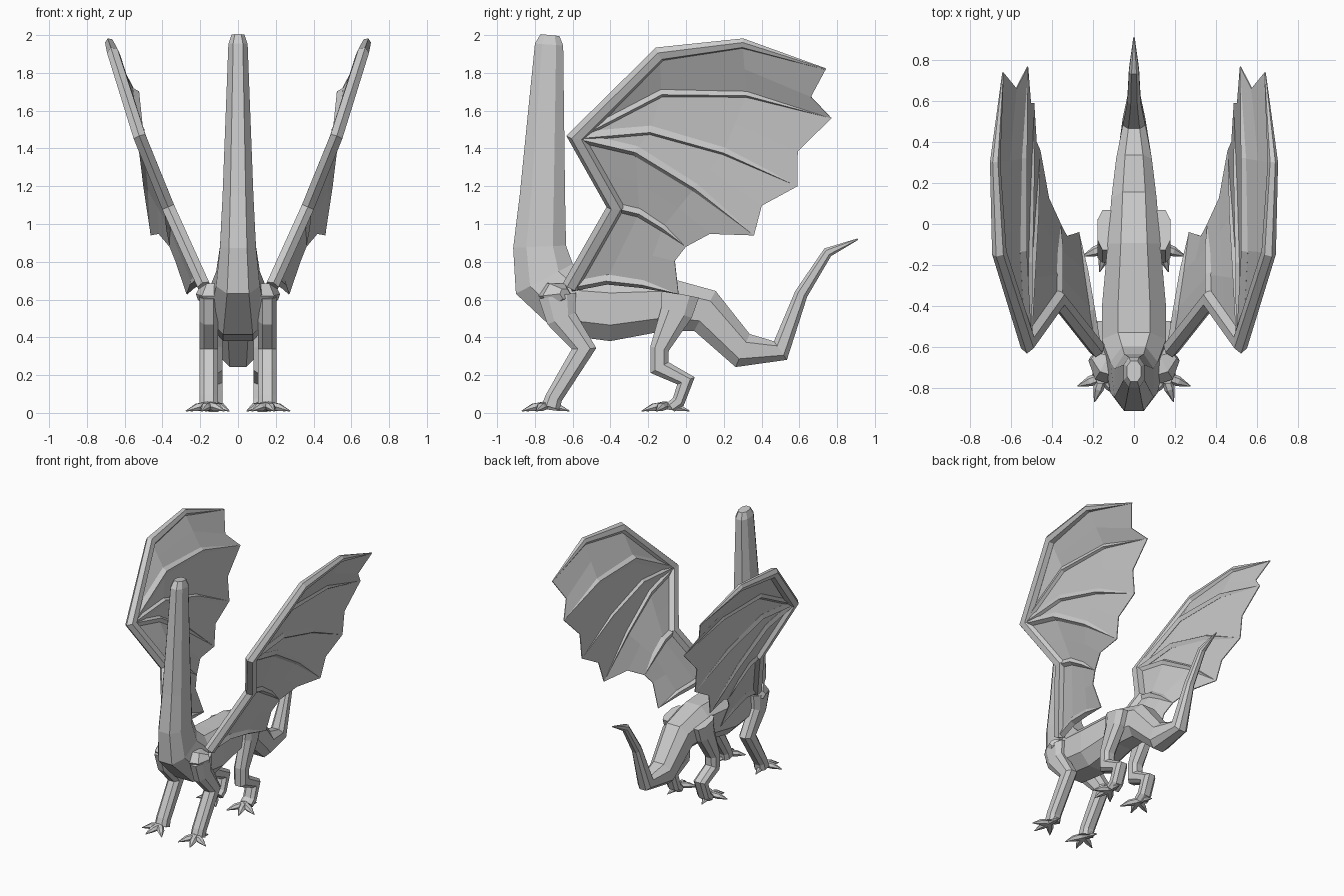
import bpy
import bmesh
from math import sin, cos
from mathutils import Vector

if "Cube" in bpy.data.objects:
    bpy.data.objects.remove(bpy.data.objects["Cube"], do_unlink=True)

shade = (0.6, 0.6, 0.6, 1)
grey = bpy.data.materials.new("stone_grey")
grey.use_nodes = True
grey.diffuse_color = shade
grey.node_tree.nodes["Principled BSDF"].inputs["Base Color"].default_value = shade


def make_object(name, bm):
    bmesh.ops.recalc_face_normals(bm, faces=bm.faces[:])
    mesh = bpy.data.meshes.new(name)
    bm.to_mesh(mesh)
    bm.free()
    mesh.materials.append(grey)
    obj = bpy.data.objects.new(name, mesh)
    bpy.context.collection.objects.link(obj)
    return obj


def skin(name, rings):
    """Join rings of points into a closed flat-faced tube."""
    bm = bmesh.new()
    loops = [[bm.verts.new(point) for point in ring] for ring in rings]
    for lower, upper in zip(loops, loops[1:]):
        for i in range(len(lower)):
            bm.faces.new((lower[i - 1], lower[i], upper[i], upper[i - 1]))
    bm.faces.new(loops[0])
    bm.faces.new(loops[-1])
    return make_object(name, bm)


def directions(points):
    """Mitred travel direction at every point of a path."""
    steps = [(b - a).normalized() for a, b in zip(points, points[1:])]
    return [(a + b).normalized() for a, b in zip(steps[:1] + steps, steps + steps[-1:])]


HALF_OCTAGON = [(1, 0.5), (0.5, 1), (-0.5, 1), (-1, 0.5)]
OCTAGON = HALF_OCTAGON + [(-u, -v) for u, v in HALF_OCTAGON]
HEXAGON = [(1, 0), (0.5, 1), (-0.5, 1), (-1, 0), (-0.5, -1), (0.5, -1)]
DIAMOND = [(1, 0), (0, 1), (-1, 0), (0, -1)]


def loft(name, sections, widths, x=0):
    """Octagonal loft in an upright plane; a section is (y, z, half depth)."""
    centres = [Vector((x, y, z)) for y, z, depth in sections]
    rings = []
    for centre, way, section, width in zip(centres, directions(centres), sections, widths):
        across = Vector((0, -way.z, way.y)) * section[-1]
        rings.append([centre + u * across + Vector((v * width, 0, 0)) for u, v in OCTAGON])
    return skin(name, rings)


def rod(name, points, width, normal, side, outline=HEXAGON, taper=0.9):
    """Rod along a path, thinning towards its end and keeping its width round bends."""
    points = [Vector(p) for p in points]
    rings = []
    for i, (point, way) in enumerate(zip(points, directions(points))):
        size = width * (1 - taper * (i / (len(points) - 1)) ** 4)
        step = points[max(i, 1)] - points[max(i, 1) - 1]
        u = Vector(normal).cross(way).normalized()
        v = way.cross(u) * 0.75
        u /= way.dot(step.normalized())
        ring = [point + size * (a * u + b * v) for a, b in outline]
        rings.append([(side * p.x, p.y, p.z) for p in ring])
    return skin(name, rings)


# Neck, trunk and tail in one loft
neck = [(-0.72, 2, 0.05), (-0.725, 1.95, 0.075), (-0.76, 1.15, 0.12),
        (-0.775, 0.88, 0.14), (-0.75, 0.71, 0.17)]
trunk = [(-0.6, 0.57, 0.17), (-0.4, 0.55, 0.17), (-0.1, 0.575, 0.14),
         (0.1, 0.54, 0.12), (0.3, 0.33, 0.095), (0.5, 0.33, 0.06),
         (0.61, 0.63, 0.035), (0.75, 0.85, 0.027), (0.91, 0.92, 0.004)]
loft("body", neck + trunk, [0.68 * s[-1] for s in neck] + [0.92 * s[-1] for s in trunk])

# Wing skeleton: each finger arches from its joint to its tip
root = Vector((0.18, -0.61, 0.67))
elbow = Vector((0.37, -0.37, 1.09))
wrist = Vector((0.52, -0.58, 1.46))
outward = (0.9, 0, -0.4)


def finger(start, tip, arch):
    bow = Vector((3 * arch ** 3, 0, arch))
    tip = Vector(tip)
    return [start, start.lerp(tip, 1 / 3) + bow, start.lerp(tip, 2 / 3) + 0.8 * bow, tip]


fingers = [finger(wrist, (0.64, 0.74, 1.82), 0.32),
           finger(wrist, (0.52, 0.77, 1.56), 0.2),
           finger(wrist, (0.49, 0.59, 1.2), 0.12),
           finger(wrist, (0.46, 0.36, 0.94), 0.1),
           finger(elbow, (0.36, 0, 0.88), 0.04),
           finger(root, (0.27, -0.04, 0.63), 0.05)]


def membrane(name, side):
    """Skin between neighbouring fingers, notched along the trailing edge."""
    bm = bmesh.new()
    for upper, lower in zip(fingers, fingers[1:]):
        middle = [a.lerp(b, 0.5) for a, b in zip(upper, lower)]
        middle[-1] = middle[-1].lerp(wrist, 0.07)
        rows = [[bm.verts.new((side * p.x, p.y, p.z)) for p in row]
                for row in (upper, middle, lower)]
        for a, b in zip(rows, rows[1:]):
            for i in range(1, len(a)):
                bm.faces.new((a[i - 1], a[i], b[i], b[i - 1]))
    bmesh.ops.remove_doubles(bm, verts=bm.verts[:], dist=0.001)
    thickness = make_object(name, bm).modifiers.new("thickness", "SOLIDIFY")
    thickness.thickness = 0.006
    thickness.offset = 0


# Legs from hip to sole
front_leg = [(-0.68, 0.62, 0.1), (-0.66, 0.5, 0.08), (-0.54, 0.34, 0.065),
             (-0.7, 0.08, 0.045), (-0.715, 0.03, 0.05)]
hind_leg = [(-0.03, 0.63, 0.1), (-0.05, 0.53, 0.085), (-0.14, 0.34, 0.05),
            (-0.14, 0.24, 0.055), (0, 0.17, 0.05), (-0.04, 0.06, 0.035), (-0.08, 0.03, 0.03)]


def leg(name, sections, x, side):
    loft(name, sections, [0.048] * len(sections), side * x)
    ankle = Vector((x, sections[-1][0] - 0.03, 0.04))
    # Three splayed toes and a rear claw
    for toe, turn in (("inner", -0.7), ("middle", 0.3), ("outer", 1.2), ("rear", 3)):
        tip = ankle + Vector((0.13 * sin(turn), -0.13 * cos(turn), -0.03))
        knuckle = ankle.lerp(tip, 0.5) + Vector((0, 0, 0.005))
        rod(f"{name}_{toe}_toe", [ankle, knuckle, tip], 0.027, (0, 0, 1), side)


for label, side in (("left", 1), ("right", -1)):
    rod(label + "_wing_arm", [root, elbow] + fingers[0], 0.045, outward, side)
    for number, path in enumerate(fingers[1:], 1):
        rod(f"{label}_wing_finger_{number}", path, 0.03, outward, side, DIAMOND)
    membrane(label + "_wing_membrane", side)
    rod(label + "_shoulder", [(0.08, -0.7, 0.62), (0.15, -0.68, 0.62), (0.2, -0.64, 0.63)],
        0.09, (0, 0, 1), side, taper=0.6)
    leg(label + "_front_leg", front_leg, 0.155, side)
    leg(label + "_hind_leg", hind_leg, 0.13, side)
